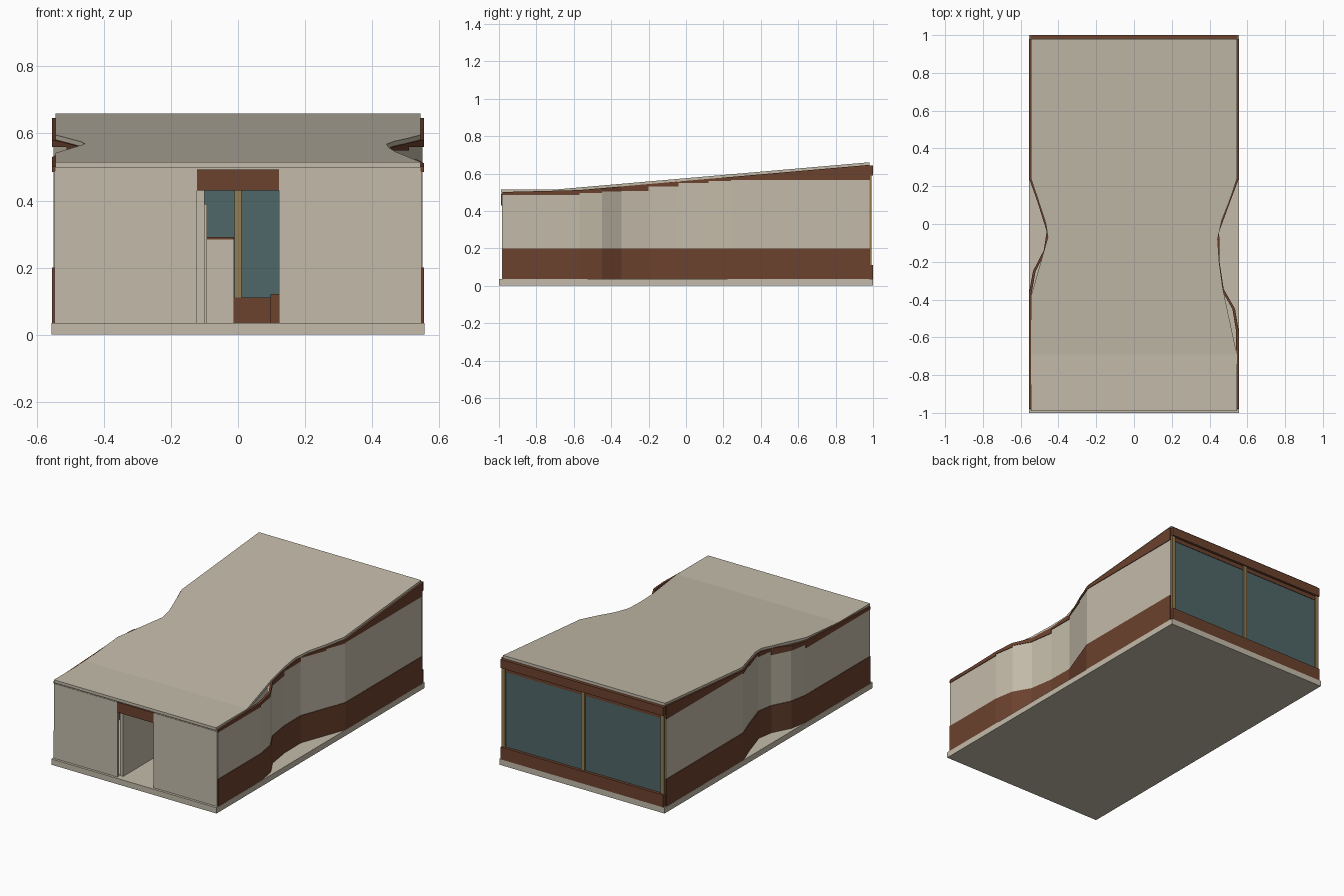
import bpy, bmesh

if "Cube" in bpy.data.objects:
    bpy.data.objects.remove(bpy.data.objects["Cube"])


def material(name, rgb):
    m = bpy.data.materials.new(name)
    m.diffuse_color = (*rgb, 1)
    m.use_nodes = True
    m.node_tree.nodes["Principled BSDF"].inputs["Base Color"].default_value = m.diffuse_color
    return m


CREAM = material("cream plaster", (0.55, 0.50, 0.40))
BROWN = material("brown cladding", (0.15, 0.054, 0.027))
GLASS = material("teal glass", (0.08, 0.135, 0.14))
TAN = material("tan frame", (0.30, 0.205, 0.08))


def finish(name, bm, mat):
    bmesh.ops.recalc_face_normals(bm, faces=bm.faces)
    mesh = bpy.data.meshes.new(name)
    bm.to_mesh(mesh)
    bm.free()
    mesh.materials.append(mat)
    ob = bpy.data.objects.new(name, mesh)
    bpy.context.collection.objects.link(ob)
    return ob


def box(name, mat, x0, x1, y0, y1, z0, z1):
    bm = bmesh.new()
    bmesh.ops.create_cube(bm, size=1)
    for v in bm.verts:
        v.co = (x1 if v.co.x > 0 else x0, y1 if v.co.y > 0 else y0,
                z1 if v.co.z > 0 else z0)
    return finish(name, bm, mat)


def roof_z(y):
    """Top of the roof: level at the front, then rising to the back."""
    return 0.515 + max(0, y + 0.69) * 0.145 / 1.67


def wall_strip(name, mat, path, inset, bottom, top):
    """Band following a wall path; bottom and top depend on segment start and y."""
    bm = bmesh.new()
    for (xa, ya), (xb, yb) in zip(path, path[1:]):
        side = 1 if xa > 0 else -1
        ring = [(xa - side * inset, ya), (xb - side * inset, yb),
                (xb - side * 0.014, yb), (xa - side * 0.014, ya)]
        lo = [bm.verts.new((x, y, bottom(ya, y))) for x, y in ring]
        hi = [bm.verts.new((x, y, top(ya, y))) for x, y in ring]
        bm.faces.new(lo)
        bm.faces.new(hi)
        for i in range(4):
            j = (i + 1) % 4
            bm.faces.new((lo[i], lo[j], hi[j], hi[i]))
    return finish(name, bm, mat)


def panel_top(start, y):
    """Stepped upper edge of the cream panels."""
    steps = [(0.23, 0.565), (0.11, 0.56), (-0.05, 0.55), (-0.21, 0.53),
             (-0.36, 0.507), (-0.46, 0.505), (-0.58, 0.495)]
    return next((z for s, z in steps if start >= s), 0.485)


# Floor slab
box("floor_slab", CREAM, -0.556, 0.556, -1, 1, 0, 0.035)

# Waved side walls: base band, panels and upper band
right_path = [(0.555, -0.98), (0.555, -0.57), (0.535, -0.45), (0.475, -0.345),
              (0.453, -0.20), (0.451, -0.04), (0.51, 0.12), (0.555, 0.24), (0.555, 0.98)]
left_path = [(-0.555, -0.98), (-0.555, -0.36), (-0.535, -0.25), (-0.478, -0.14),
             (-0.462, -0.04), (-0.512, 0.12), (-0.555, 0.24), (-0.555, 0.98)]
for side, path in (("right", right_path), ("left", left_path)):
    wall_strip(side + "_base_band", BROWN, path, 0, lambda s, y: 0.035, lambda s, y: 0.2)
    wall_strip(side + "_wall_panels", CREAM, path, 0.004, lambda s, y: 0.2, panel_top)
    wall_strip(side + "_upper_band", BROWN, path, 0, panel_top,
               lambda s, y: roof_z(y) - 0.014)

# Roof sheet with waved edges
right_edge = [(0.545, -0.69), (0.47, -0.34), (0.451, -0.2), (0.443, -0.08),
              (0.465, 0.02), (0.505, 0.12), (0.545, 0.24), (0.545, 0.98)]
left_edge = [(-0.545, 0.98), (-0.545, 0.24), (-0.505, 0.12), (-0.466, 0),
             (-0.456, -0.07), (-0.545, -0.38), (-0.545, -0.69)]
bm = bmesh.new()
rear = [bm.verts.new((x, y, roof_z(y))) for x, y in right_edge + left_edge]
front = [bm.verts.new((x, -0.99, roof_z(-0.99))) for x in (-0.545, 0.545)]
bm.faces.new(rear)
bm.faces.new((front[0], front[1], rear[0], rear[-1]))
extruded = bmesh.ops.extrude_face_region(bm, geom=bm.faces[:], use_keep_orig=True)
for v in extruded["geom"]:
    if isinstance(v, bmesh.types.BMVert):
        v.co.z -= 0.017
finish("roof", bm, CREAM)

# Front wall, with a central doorway and lintel
for side, x0, x1 in (("left", -0.547, -0.122), ("right", 0.122, 0.547)):
    box("front_wall_" + side, CREAM, x0, x1, -0.985, -0.97, 0.035, 0.49)
box("front_fascia", CREAM, -0.545, 0.545, -0.982, -0.97, 0.49, 0.505)
box("door_lintel", BROWN, -0.122, 0.122, -0.988, -0.97, 0.43, 0.492)

# Interior partitions and low cabinets
box("entry_partition", CREAM, -0.122, -0.1, -0.96, -0.45, 0.035, 0.47)
box("inner_partition", CREAM, -0.1, -0.092, -0.45, -0.2, 0.035, 0.39)
box("counter", CREAM, -0.35, -0.012, 0.15, 0.3, 0.035, 0.284)
box("counter_top", BROWN, -0.35, -0.012, 0.15, 0.3, 0.284, 0.291)
box("low_cabinet", BROWN, 0.097, 0.3, 0.4, 0.6, 0.035, 0.121)

# Glazed back wall: sill, header, glass and posts
box("back_sill", BROWN, -0.547, 0.547, 0.972, 1.0, 0.035, 0.11)
box("back_header", BROWN, -0.547, 0.547, 0.98, 1.0, 0.59, 0.643)
box("back_header_inner", BROWN, -0.543, 0.543, 0.97, 0.985, 0.565, 0.64)
box("back_glass", GLASS, -0.54, 0.54, 0.977, 0.982, 0.11, 0.595)
for name, x in (("left", -0.535), ("middle", 0), ("right", 0.535)):
    box("window_post_" + name, TAN, x - 0.011, x + 0.011, 0.971, 0.992, 0.11, 0.59)
